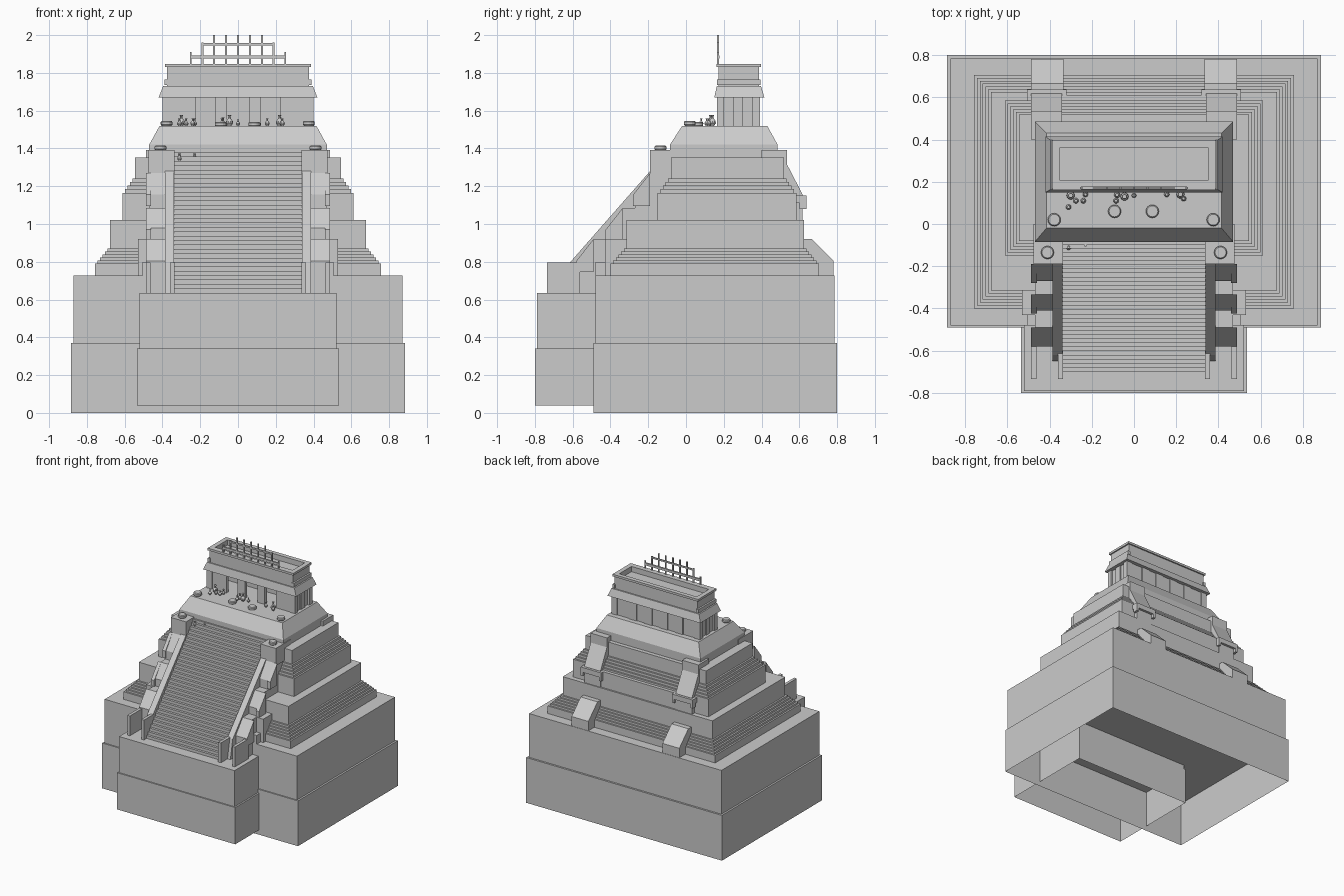
import bpy, bmesh, math

if "Cube" in bpy.data.objects:
    bpy.data.objects.remove(bpy.data.objects["Cube"])


def mesh_object(name, verts, faces):
    me = bpy.data.meshes.new(name)
    me.from_pydata(verts, [], faces)
    bm = bmesh.new()
    bm.from_mesh(me)
    bmesh.ops.recalc_face_normals(bm, faces=bm.faces)
    bm.to_mesh(me)
    bm.free()
    ob = bpy.data.objects.new(name, me)
    bpy.context.collection.objects.link(ob)
    return ob


def prism(name, profile, x0, x1):
    """Extrude a (y, z) profile along x."""
    n = len(profile)
    verts = [(x, y, z) for x in (x0, x1) for y, z in profile]
    faces = [tuple(range(n)), tuple(range(2 * n - 1, n - 1, -1))]
    faces += [(i, (i + 1) % n, n + (i + 1) % n, n + i) for i in range(n)]
    return mesh_object(name, verts, faces)


def frustum(name, a, b, z0, z1, bottom=True):
    """Block between rectangle a at z0 and b at z1; rectangle = x0, x1, y0, y1."""
    verts = []
    for (x0, x1, y0, y1), z in ((a, z0), (b, z1)):
        verts += [(x0, y0, z), (x1, y0, z), (x1, y1, z), (x0, y1, z)]
    faces = [(4, 5, 6, 7)] + [(i, (i + 1) % 4, 4 + (i + 1) % 4, 4 + i) for i in range(4)]
    if bottom:
        faces.append((3, 2, 1, 0))
    ob = mesh_object(name, verts, faces)
    if not bottom:  # open shells: make sure normals look outward
        bm = bmesh.new()
        bm.from_mesh(ob.data)
        top = max(bm.faces, key=lambda f: f.calc_center_median().z)
        if top.normal.z < 0:
            bmesh.ops.reverse_faces(bm, faces=bm.faces)
        bm.to_mesh(ob.data)
        bm.free()
    return ob


def box(name, x0, x1, y0, y1, z0, z1, bottom=True):
    x0, x1 = min(x0, x1), max(x0, x1)
    r = (x0, x1, y0, y1)
    return frustum(name, r, r, z0, z1, bottom)


def lathe(name, profile, x, y, z, sides=12):
    """Revolve an (r, z) profile."""
    n = len(profile)
    verts, faces = [], []
    for i in range(sides):
        a = 2 * math.pi * i / sides
        verts += [(x + r * math.cos(a), y + r * math.sin(a), z + h) for r, h in profile]
        j = (i + 1) % sides
        faces += [(i * n + k, j * n + k, j * n + k + 1, i * n + k + 1) for k in range(n - 1)]
    faces.append(tuple(i * n for i in range(sides)))
    faces.append(tuple(i * n + n - 1 for i in range(sides)))
    return mesh_object(name, verts, faces)


# Plinth shells, open underneath
box("plinth_lower", -.885, .885, -.49, .80, 0, .37, False)
box("plinth_upper", -.87, .87, -.48, .785, .37, .728, False)
box("front_plinth_lower", -.535, .535, -.80, -.02, .04, .34, False)
box("front_plinth_upper", -.522, .522, -.79, -.02, .34, .635, False)


# Stepped tiers: base course, small steps, upper wall
def tier(name, x0, x1, f0, f1, b0, b1, z0, zs, ze, z1, steps):
    box(name + "_base", -x0, x0, f0, b0, z0, zs)
    for i in range(1, steps + 1):
        t = i / steps
        x, f, b = x0 + (x1 - x0) * t, f0 + (f1 - f0) * t, b0 + (b1 - b0) * t
        lo = zs + (ze - zs) * (i - 1) / steps
        hi = zs + (ze - zs) * t if i < steps else z1
        box(name + "_step", -x, x, f, b, lo, hi)


tier("lower_tier", .757, .677, -.40, -.315, .705, .625, .728, .79, .885, 1.02, 6)
tier("middle_tier", .612, .545, -.15, -.08, .585, .518, 1.02, 1.165, 1.26, 1.352, 5)

# Thickened walls around the stairs and at the back
box("front_wall_wide", -.53, .53, -.43, 0, .635, .92)
box("front_wall_narrow", -.505, .505, -.48, 0, .635, .80)
box("front_wall_upper", -.53, .53, -.31, 0, .92, 1.02)
box("back_wall", -.48, .48, .3, .612, .80, 1.15)

# Sloped top platform
base = (-.47, .47, -.085, .485)
frustum("platform_foot", base, base, 1.35, 1.42)
frustum("platform", base, (-.415, .415, -.02, .43), 1.42, 1.52)

# Main staircase
N = 38
stairs = [(.1, .635)]
for i in range(N):
    y = -.70 + .72 * i / (N - 1)
    stairs += [(y, .635 + .885 * i / N), (y, .635 + .885 * (i + 1) / N)]
stairs.append((.1, 1.52))
prism("staircase", stairs, -.345, .345)

for s in (-1, 1):
    # Front balustrades and stepped side blocks
    prism("balustrade", [(-.05, .635), (-.65, .635), (-.62, .79), (-.19, 1.28), (-.05, 1.28)],
          s * .338, s * .386)
    prism("side_blocks", [(-.05, .635), (-.58, .635), (-.58, .805), (-.49, .92), (-.41, .92),
                          (-.41, .98), (-.335, 1.085), (-.27, 1.085), (-.27, 1.155),
                          (-.19, 1.27), (-.05, 1.27)], s * .38, s * .468)
    for y, z in ((-.19, 1.27), (-.335, 1.085), (-.49, .92)):
        prism("side_coping", [(y, z), (y - .09, z - .115), (y - .09, z - .175), (y, z - .175)],
              s * .46, s * .488)
    prism("landing_block", [(-.19, 1.25), (-.19, 1.392), (0, 1.392), (0, 1.25)],
          s * .337, s * .475)
    # Thin end walls at the stair foot
    box("end_wall_inner", s * .336, s * .36, -.735, -.60, .635, .797)
    box("end_wall_outer", s * .463, s * .487, -.735, -.56, .635, .797)
    # Back buttresses
    prism("back_buttress_upper", [(.40, 1.392), (.535, 1.392), (.535, 1.315), (.618, 1.155),
                                  (.618, 1.02), (.40, 1.02)], s * .34, s * .487)
    box("back_buttress_lip", s * .32, s * .507, .55, .638, 1.11, 1.15)
    for x in (.32, .487):
        box("lip_drop", s * x, s * (x + .02), .60, .638, 1.08, 1.11)
    prism("back_buttress_lower", [(.60, .92), (.665, .92), (.782, .805), (.782, .70), (.60, .70)],
          s * .335, s * .487)

# Round altars
disc = [(.026, 0), (.031, .006), (.031, .02), (.026, .026)]
for x, y, z in ((-.41, -.135, 1.39), (.41, -.135, 1.39), (-.378, .02, 1.52),
                (.375, .02, 1.52), (-.092, .06, 1.515), (.087, .06, 1.515)):
    lathe("altar_disc", disc, x, y, z, 16)

# Temple walls with doorways
Z0, Z1 = 1.52, 1.675
box("temple_back", -.385, .385, .36, .385, Z0, Z1)
for s in (-1, 1):
    box("temple_side", s * .36, s * .385, .17, .385, Z0, Z1)
    box("temple_front", s * .225, s * .385, .17, .20, Z0, Z1)
    box("door_pier", s * .057, s * .122, .17, .20, Z0, Z1)
    box("corner_pilaster", s * .35, s * .40, .165, .20, Z0, Z1)
    box("corner_pilaster", s * .35, s * .40, .35, .392, Z0, Z1)
    box("side_pilaster", s * .38, s * .394, .25, .30, Z0, Z1)
for x in (-.21, -.07, .07, .21):
    box("back_pilaster", x - .035, x + .035, .38, .392, Z0, Z1)

# Cornice, frieze and roof parapet
eave, neck = (-.42, .42, .15, .415), (-.396, .396, .163, .397)
frustum("cornice", eave, neck, 1.67, 1.73)
box("frieze", -.376, .376, .172, .386, 1.73, 1.805)
for k, z0, z1 in ((.0, 1.80, 1.832), (.011, 1.83, 1.848)):
    box("parapet_front", -.376 - k, .376 + k, .172 - k, .205, z0, z1)
    box("parapet_back", -.376 - k, .376 + k, .362, .386 + k, z0, z1)
    for s in (-1, 1):
        box("parapet_side", s * .35, s * (.376 + k), .205, .362, z0, z1)
for s in (-1, 1):
    box("frieze_corner", s * .368, s * .39, .165, .395, 1.735, 1.765)

# Roof lattice
for x, top in ((-.25, 1.91), (-.188, 1.962), (-.127, 2), (-.064, 2), (0, 2),
               (.064, 2), (.127, 2), (.188, 1.962), (.25, 1.91)):
    box("lattice_post", x - .005, x + .005, .165, .175, 1.83, top)
box("lattice_rail_low", -.25, .25, .163, .177, 1.875, 1.893)
box("lattice_rail_high", -.188, .188, .165, .175, 1.945, 1.957)

# Clay vases
vase = [(.008, 0), (.016, .012), (.014, .022), (.006, .032), (.005, .042), (.009, .048)]
for x, y, z, k in ((-.31, .08, 1.52, .8), (-.275, .11, 1.52, .8), (-.24, .11, 1.52, .8),
                   (-.30, .135, 1.52, 1.2), (-.23, .14, 1.52, .8), (-.085, .11, 1.52, .8),
                   (-.08, .138, 1.52, .9), (-.045, .13, 1.52, 1.2), (0, .135, 1.52, .7),
                   (.155, .14, 1.52, .8), (.235, .12, 1.52, .8), (.22, .14, 1.52, 1.2),
                   (-.31, -.11, 1.335, .8), (-.23, -.10, 1.335, .8)):
    lathe("vase", [(r * k, h * k) for r, h in vase], x, y, z, 10)
